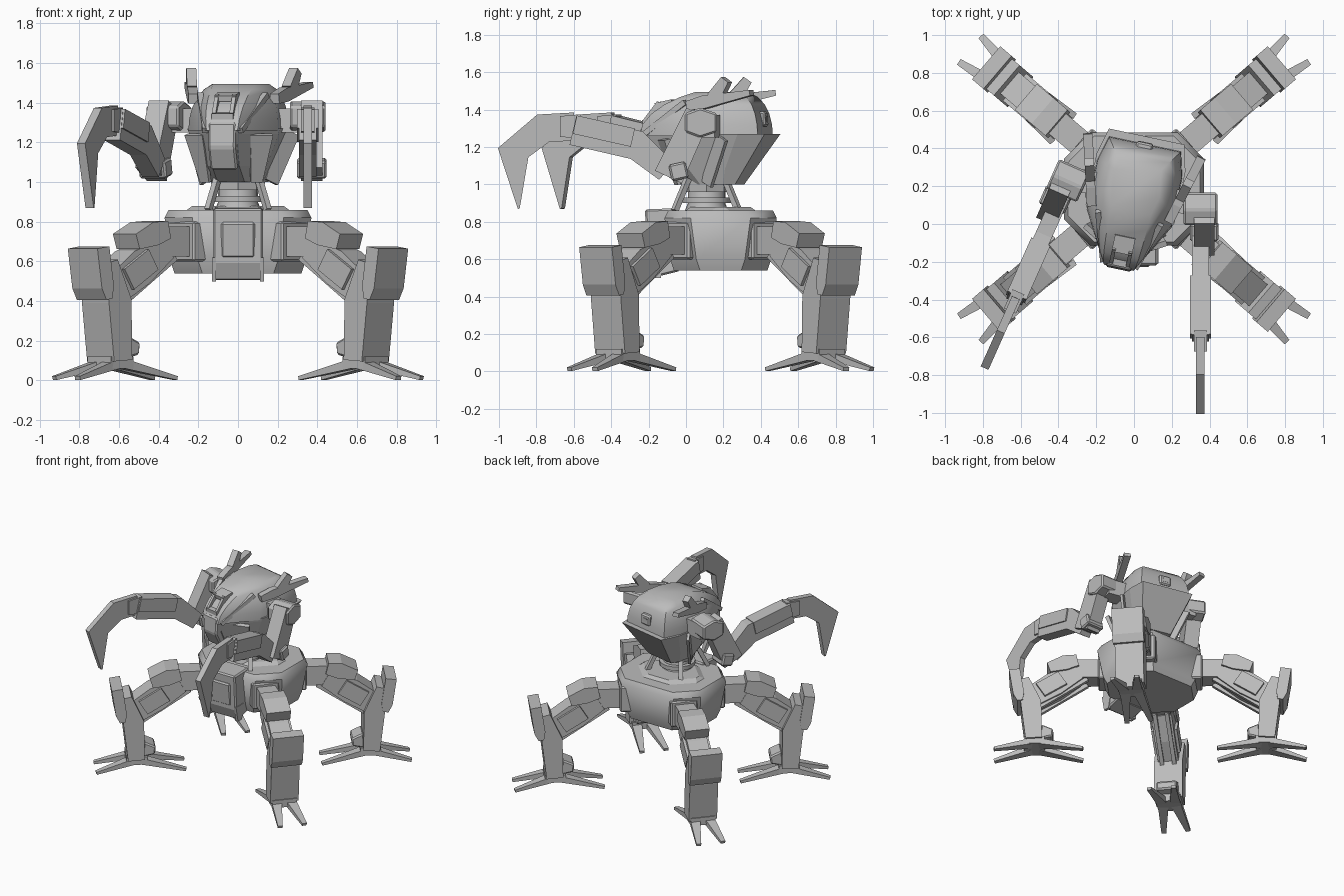
import bpy, bmesh
from math import sin, cos, radians, pi
from mathutils import Matrix, Vector

if "Cube" in bpy.data.objects:
    bpy.data.objects.remove(bpy.data.objects["Cube"], do_unlink=True)

shade = (.5, .5, .5, 1)
grey = bpy.data.materials.new("plain grey")
grey.use_nodes = True
grey.diffuse_color = shade
grey.node_tree.nodes["Principled BSDF"].inputs["Base Color"].default_value = shade

SIDES = (-1, 1)
CORNERS = ((-1, -1), (1, -1), (1, 1), (-1, 1))


def loft(name, rings, frame=Matrix(), bevel=False, smooth=False):
    """Skin a stack of closed rings that have equal point counts."""
    bm = bmesh.new()
    rows = [[bm.verts.new(point) for point in ring] for ring in rings]
    count = len(rows[0])
    for low, high in zip(rows, rows[1:]):
        for i in range(count):
            j = (i + 1) % count
            bm.faces.new((low[i], low[j], high[j], high[i]))
    bm.faces.new(rows[0])
    bm.faces.new(rows[-1])
    bmesh.ops.recalc_face_normals(bm, faces=bm.faces)
    mesh = bpy.data.meshes.new(name)
    bm.to_mesh(mesh)
    bm.free()
    mesh.materials.append(grey)
    part = bpy.data.objects.new(name, mesh)
    part.matrix_world = frame
    bpy.context.collection.objects.link(part)
    if bevel:
        modifier = part.modifiers.new("bevel", "BEVEL")
        modifier.width = .01
        modifier.limit_method = "ANGLE"
    if smooth:
        bpy.ops.object.select_all(action="DESELECT")
        part.select_set(True)
        bpy.context.view_layer.objects.active = part
        bpy.ops.object.shade_smooth_by_angle(angle=radians(40))


def strip(name, path, depths, width, frame, shift=0, bevel=False):
    """Plate following a path in the x-z plane, with a depth at each point."""
    points = [Vector(p) for p in path]
    upper, lower = [], []
    for i, point in enumerate(points):
        along = points[min(i + 1, len(points) - 1)] - points[max(i - 1, 0)]
        across = Vector((-along.y, along.x)).normalized() * depths[i] / 2
        upper.append(point + across)
        lower.append(point - across)
    outline = upper + lower[::-1]
    rings = [[(p.x, shift + side * width / 2, p.y) for p in outline] for side in SIDES]
    loft(name, rings, frame, bevel)


def bar(name, start, end, size_start, size_end, frame=Matrix()):
    """Tapered rectangular bar; each size is (across, thick)."""
    start, end = Vector(start), Vector(end)
    along = (end - start).normalized()
    across = along.cross(Vector((0, 0, 1))).normalized()
    thick = across.cross(along)
    rings = [[p + across * i * size[0] / 2 + thick * j * size[1] / 2 for i, j in CORNERS]
             for p, size in ((start, size_start), (end, size_end))]
    loft(name, rings, frame)


def turn(degrees):
    return Matrix.Rotation(radians(degrees), 4, "Z")


def move(x, y):
    return Matrix.Translation((x, y, 0))


def disc(radius, z, count=20):
    angles = [2 * pi * i / count for i in range(count)]
    return [(radius * cos(a), radius * sin(a), z) for a in angles]


def mirrored(half, z):
    return [(x, y, z) for x, y in half] + [(-x, y, z) for x, y in reversed(half)]


# Base hull: chamfered rectangle, tapering downwards
base = move(0, .185)


def hull_ring(z, inset):
    x, y, cut = .37 - inset, .3 - inset, .14
    return mirrored([(x - cut, -y), (x, cut - y), (x, y - cut), (x - cut, y)], z)


loft("base_hull", [hull_ring(.54, .05), hull_ring(.6, .03), hull_ring(.82, 0), hull_ring(.86, .02)],
     base, smooth=True)
loft("base_deck", [hull_ring(.85, .1), hull_ring(.88, .14)], base)

# Front block with its raised panel
front = turn(-90)
strip("front_block", [(.1, .52), (.12, .6), (.13, .87)], [.14, .17, .18], .25, front, bevel=True)
strip("front_panel", [(.18, .62), (.2, .8)], [.06, .06], .17, front, bevel=True)
for side in SIDES:
    strip("front_fin", [(.16, .5), (.16, .62)], [.05, .1], .02, front, side * .12)

# Waist column, collars and struts
waist = move(0, .11)
loft("waist_column", [disc(.12, .85), disc(.1, .9), disc(.1, 1.05)], waist, smooth=True)
loft("waist_collar", [disc(.13, .9), disc(.13, .93)], waist, smooth=True)
loft("waist_block", [disc(.13, .96, 8), disc(.14, 1.03, 8)], waist)
for i, j in CORNERS:
    rod = (.03, .03)
    bar("waist_strut", (i * .15, j * .17, .86), (i * .1, j * .1, 1.03), rod, rod, waist)

# Four legs, each built along its own outward axis
spread = 40.5
for angle in (-spread, spread, 180 - spread, 180 + spread):
    leg = base @ turn(angle)
    strip("hip_socket", [(.24, .7), (.38, .7)], [.2, .2], .2, leg, bevel=True)
    strip("hip_arm", [(.3, .7), (.56, .7)], [.15, .15], .14, leg)
    strip("hip_knuckle", [(.53, .76), (.62, .74), (.74, .7)], [.09, .12, .08], .18, leg)
    strip("thigh", [(.52, .67), (.7, .57), (.9, .44)], [.12, .19, .16], .15, leg)
    strip("thigh_plate", [(.64, .61), (.8, .51)], [.12, .12], .19, leg)
    strip("shin", [(.85, .1), (.87, .4), (.92, .6)], [.12, .15, .07], .21, leg)
    strip("knee_cap", [(.95, .41), (.96, .47), (.99, .67)], [.04, .08, .08], .23, leg)
    strip("heel_block", [(.71, .16), (.8, .17)], [.06, .12], .15, leg, bevel=True)
    strip("ankle", [(.77, .09), (.92, .09)], [.06, .06], .18, leg)
    for side in SIDES:
        y = side * .045
        bar("thigh_piston", (.46, y, .62), (.82, y, .38), rod, rod, leg)
        for name, reach in (("outer_toe", 1.14), ("inner_toe", .49)):
            bar(name, (.84, y, .09), (reach, 2 * y, .012), (.08, .05), (.035, .02), leg)

# Head, turned a little to its right
head = move(0, .15) @ turn(-12)
face = head @ turn(-90)


def head_ring(z, nose, back, nose_half, half):
    """Eight-sided outline, narrow at the nose and widest behind the middle."""
    length = back - nose
    outline = [(nose_half, nose), (half, nose + length * .4), (half, nose + length * .8), (half * .85, back)]
    return mirrored(outline, z)


loft("head_lower", [head_ring(1 + .27 * t, -.17 - .21 * t ** .4, .14 + .18 * t, .07, .14 + .1 * t)
                    for t in (0, .3, .9, 1)], head)
dome = []
for step in range(6):
    a = radians(step * 14)
    shrink = cos(a)
    dome.append(head_ring(1.26 + .25 * sin(a), -.39 * shrink ** 1.5, .28 * shrink ** .5,
                          .08 + .03 * sin(a), .23 * shrink ** .5))
loft("head_dome", dome, head, smooth=True)
strip("nose_plate", [(.37, 1.3), (.37, 1.18), (.32, 1.07)], [.04, .06, .05], .14, face, bevel=True)

# Sensor frame on the brow and hatch at the rear
strip("sensor_hood", [(.22, 1.44), (.31, 1.42)], [.03, .03], .11, face)
strip("sensor_sill", [(.3, 1.34), (.38, 1.33)], [.03, .03], .11, face)
for side in SIDES:
    strip("sensor_cheek", [(.35, 1.33), (.28, 1.43)], [.06, .05], .02, face, side * .045)
strip("rear_hatch", [(-.25, 1.31), (-.25, 1.39)], [.08, .07], .09, face, bevel=True)
strip("rear_latch", [(-.29, 1.35), (-.2, 1.35)], [.03, .03], .04, face)

for side in SIDES:
    # Ridges and hanging plates on the sides of the head
    bar("brow_ridge", (side * .09, -.37, 1.26), (side * .17, -.12, 1.44), rod, rod, head)
    bar("cheek_plate", (side * .17, -.24, 1.24), (side * .13, -.17, 1), (.12, .03), (.06, .02), head)
    bar("side_plate", (side * .24, .08, 1.26), (side * .17, 0, 1), (.02, .14), (.02, .08), head)

    # Forked antenna
    antenna = head @ move(side * .235, 0) @ turn(90 - side * 15)
    strip("antenna_blade", [(-.1, 1.42), (0, 1.44), (.28, 1.49)], [.05, .07, .03], .05, antenna)
    strip("antenna_fork", [(.06, 1.46), (.13, 1.56)], [.08, .05], .05, antenna)

    # Arm, built along its own forward axis
    bar("shoulder_link", (side * .15, .02, 1.31), (side * .36, .02, 1.31), (.12, .12), (.12, .12), head)
    arm = head @ move(side * .355, .02) @ turn(side * 12 - 90)
    strip("shoulder", [(-.07, 1.33), (.02, 1.33), (.1, 1.33)], [.1, .16, .1], .18, arm, bevel=True)
    strip("upper_arm", [(.03, 1.38), (.19, 1.04)], [.14, .16], .11, arm, side * .02)
    strip("elbow_guard", [(.09, 1.08), (.18, 1.06)], [.09, .09], .15, arm, side * .02, bevel=True)
    strip("forearm", [(.2, 1.07), (.36, 1.21), (.7, 1.29)], [.12, .16, .16], .09, arm)
    strip("forearm_cover", [(.38, 1.25), (.69, 1.32)], [.1, .1], .11, arm)
    strip("wrist", [(.66, 1.31), (.77, 1.31)], [.13, .11], .07, arm)
    strip("claw", [(.69, 1.31), (.86, 1.3), (1.02, 1.17), (.99, .87)], [.15, .16, .17, .01], .045, arm)
